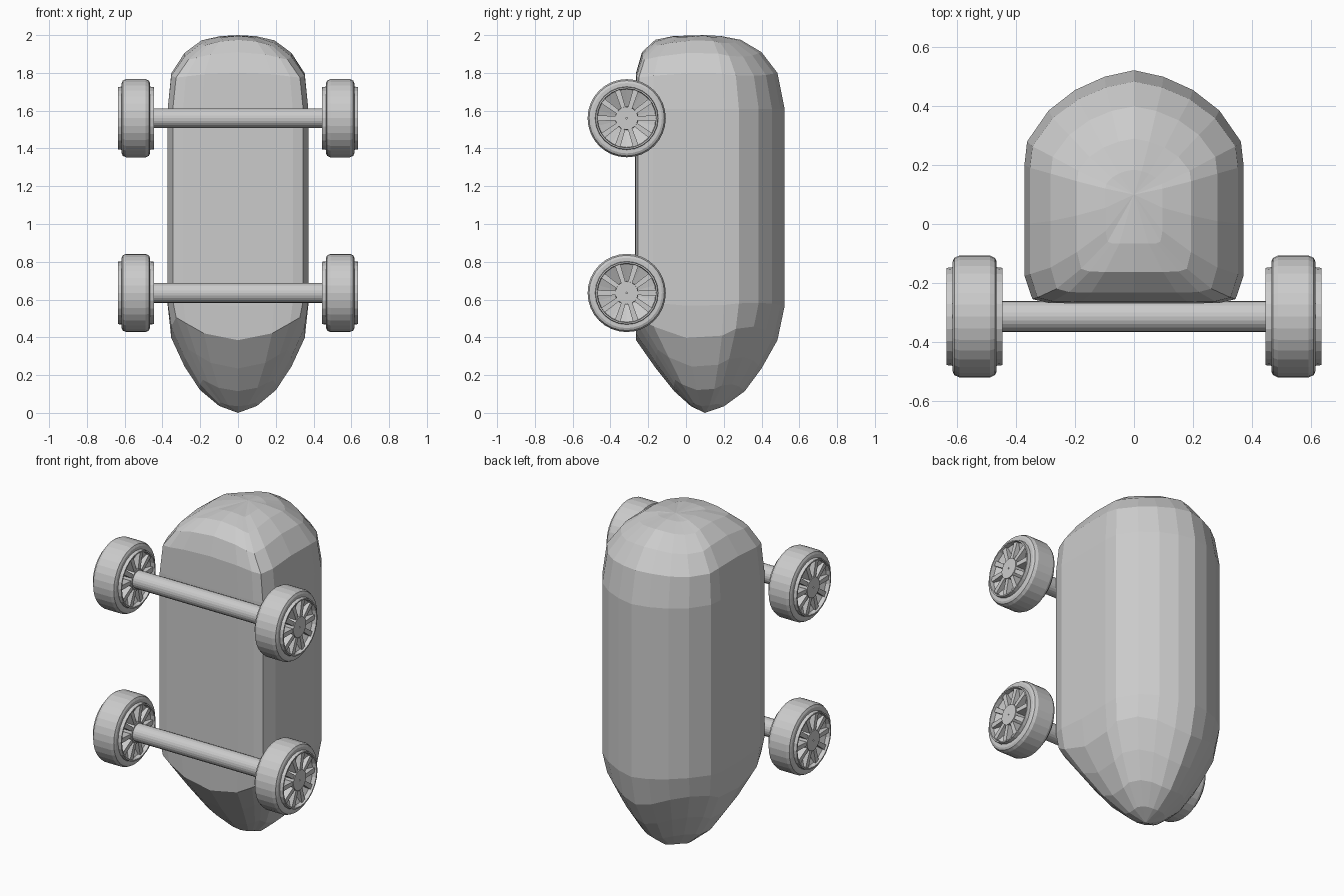
import bpy, bmesh, math
from mathutils import Matrix, Vector

if "Cube" in bpy.data.objects:
    bpy.data.objects.remove(bpy.data.objects["Cube"])

grey = bpy.data.materials.new("plain grey")
grey.diffuse_color = (0.6, 0.6, 0.6, 1)
grey.use_nodes = True
grey.node_tree.nodes["Principled BSDF"].inputs["Base Color"].default_value = grey.diffuse_color


def finish(bm, name):
    bmesh.ops.recalc_face_normals(bm, faces=bm.faces)
    me = bpy.data.meshes.new(name)
    bm.to_mesh(me)
    bm.free()
    me.materials.append(grey)
    ob = bpy.data.objects.new(name, me)
    bpy.context.collection.objects.link(ob)
    return ob


# Body: half cross-section (x, y, corner weight), mirrored and lofted upwards
CY = 0.1
half = [(0, -.27, 0), (.19, -.27, .3), (.29, -.268, .75), (.345, -.255, 1),
        (.372, -.175, .6), (.372, 0, .1), (.372, .2, .2), (.363, .28, .5),
        (.29, .385, .6), (.2, .455, .45), (.1, .5, .15), (0, .522, 0)]
section = half + [(-x, y, w) for x, y, w in half[-2:0:-1]]

# rings: z, x scale, front scale, back scale, corner z offset
rings = [(.035, .27, .2, .24, .02), (.115, .54, .44, .5, .06),
         (.235, .76, .7, .71, .10), (.385, .95, .985, .91, .12),
         (.565, 1, 1, 1, .03), (1.61, 1, 1, 1, 0),
         (1.80, .95, .985, .91, -.025), (1.91, .76, .9, .71, -.04),
         (1.975, .52, .71, .45, -.03), (1.995, .26, .45, .2, -.01)]


def build_body():
    bm = bmesh.new()
    loops = []
    for z, sx, sf, sb, dz in rings:
        loops.append([bm.verts.new((x * sx,
                                    CY + (y - CY) * (sf if y < CY else sb),
                                    z + dz * w)) for x, y, w in section])
    n = len(section)
    for a, b in zip(loops, loops[1:]):
        for i in range(n):
            j = (i + 1) % n
            bm.faces.new((a[i], a[j], b[j], b[i]))
    # nose tip and crown centre
    for loop, z in ((loops[0], 0), (loops[-1], 2)):
        tip = bm.verts.new((0, CY, z))
        for i in range(n):
            bm.faces.new((loop[i], loop[(i + 1) % n], tip))
    return finish(bm, "body")


def lathe(bm, profile, seg):
    """Revolve (x, r) points around the x axis."""
    loops = []
    for x, r in profile:
        loops.append([bm.verts.new((x, r * math.cos(2 * math.pi * i / seg),
                                    r * math.sin(2 * math.pi * i / seg)))
                      for i in range(seg)])
    for a, b in zip(loops, loops[1:] + loops[:1]):
        for i in range(seg):
            j = (i + 1) % seg
            bm.faces.new((a[i], a[j], b[j], b[i]))


def build_tyre(name):
    bm = bmesh.new()
    side = [(.075, .155), (.075, .186), (.069, .199), (.052, .207)]
    lathe(bm, side + [(-x, r) for x, r in reversed(side)], 32)
    return finish(bm, name)


def build_rim(name):
    bm = bmesh.new()
    # lip, concave dish and hub, the same on both faces
    side = [(.092, .004), (.092, .06), (.03, .062), (.07, .154),
            (.095, .157), (.095, .165), (.07, .168)]
    lathe(bm, side + [(-x, r) for x, r in reversed(side)], 24)
    # tapered spokes
    for k in range(10):
        rot = Matrix.Rotation(2 * math.pi * (k + .5) / 10, 3, 'X')
        res = bmesh.ops.create_cube(bm, size=1)
        for v in res['verts']:
            outer = v.co.z > 0
            front = .083 if outer else .088
            width = .030 if outer else .022
            p = Vector((math.copysign(front, v.co.x),
                        math.copysign(width / 2, v.co.y),
                        .156 if outer else .045))
            v.co = rot @ p
    return finish(bm, name)


def build_axle(name, z):
    bm = bmesh.new()
    bmesh.ops.create_cone(bm, cap_ends=True, segments=24, radius1=.052,
                          radius2=.052, depth=1.08,
                          matrix=Matrix.Rotation(math.pi / 2, 4, 'Y'))
    ob = finish(bm, name)
    ob.location = (0, AXLE_Y, z)


build_body()

# Axles and wheels
AXLE_Y = -.314
for level, z in (("upper", 1.56), ("lower", .635)):
    build_axle(level + "_axle", z)
    for side, x in (("left", -.541), ("right", .541)):
        for ob in (build_tyre(f"{level}_{side}_tyre"),
                   build_rim(f"{level}_{side}_rim")):
            ob.location = (x, AXLE_Y, z)
